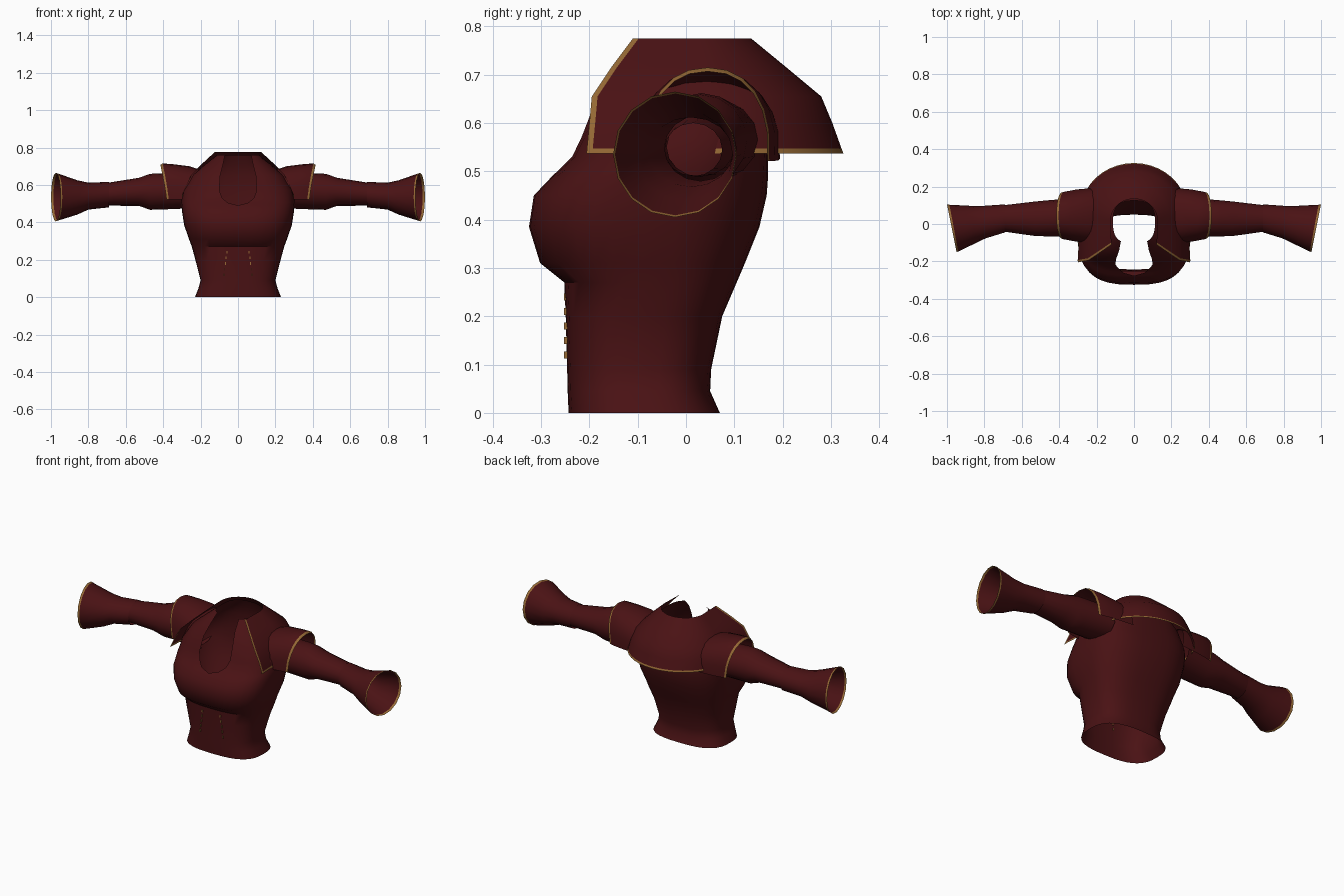
import bpy, bmesh
from math import sin, cos, pi, asin, radians

cube = bpy.data.objects.get("Cube")
if cube:
    bpy.data.objects.remove(cube, do_unlink=True)


def material(name, rgb):
    m = bpy.data.materials.new(name)
    m.use_nodes = True
    m.diffuse_color = (*rgb, 1)
    bsdf = next(n for n in m.node_tree.nodes if n.type == 'BSDF_PRINCIPLED')
    bsdf.inputs["Base Color"].default_value = (*rgb, 1)
    return m


RED = material("dark red cloth", (0.068, 0.006, 0.007))
GOLD = material("gold trim", (0.30, 0.14, 0.035))


def loft(name, rows, closed=False, gold=lambda r, c: False, mirror=False, angle=40):
    """Skin a list of equally long point rows; gold(row, column) picks the trim faces."""
    bm = bmesh.new()
    grid = [[bm.verts.new(p) for p in row] for row in rows]
    n = len(rows[0])
    for r in range(len(rows) - 1):
        for c in range(n if closed else n - 1):
            d = (c + 1) % n
            f = bm.faces.new((grid[r][c], grid[r][d], grid[r + 1][d], grid[r + 1][c]))
            f.material_index = int(gold(r, c))
    bmesh.ops.remove_doubles(bm, verts=bm.verts, dist=0.0005)
    bmesh.ops.recalc_face_normals(bm, faces=bm.faces)
    mesh = bpy.data.meshes.new(name)
    bm.to_mesh(mesh)
    bm.free()
    return finish(name, mesh, mirror, angle)


def finish(name, mesh, mirror, angle):
    mesh.materials.append(RED)
    mesh.materials.append(GOLD)
    ob = bpy.data.objects.new(name, mesh)
    bpy.context.collection.objects.link(ob)
    bpy.ops.object.select_all(action='DESELECT')
    ob.select_set(True)
    bpy.context.view_layer.objects.active = ob
    bpy.ops.object.shade_smooth_by_angle(angle=radians(angle))
    if mirror:
        ob.modifiers.new("Mirror", 'MIRROR')
    return ob


def spow(v, e):
    return (1 if v >= 0 else -1) * abs(v) ** e


# Torso: rings open at the front by the half width of the keyhole neckline
def torso_ring(z, rx, front, back, gap, n=36):
    e = 0.72
    a0 = asin((gap / rx) ** (1 / e))
    mid, ry = (front + back) / 2, (back - front) / 2
    ring = []
    for i in range(n + 1):
        a = a0 + (2 * pi - 2 * a0) * i / n
        ring.append((rx * spow(sin(a), e), mid - ry * spow(cos(a), e), z))
    ring[0] = (gap, ring[0][1], z)
    ring[-1] = (-gap, ring[0][1], z)
    return ring


# height, half width, front y, back y, neckline half width
torso = [
    (0.00, 0.23, -0.243, 0.07, 0), (0.045, 0.212, -0.245, 0.05, 0),
    (0.09, 0.20, -0.246, 0.052, 0), (0.20, 0.228, -0.249, 0.075, 0),
    (0.27, 0.247, -0.252, 0.105, 0), (0.31, 0.262, -0.302, 0.122, 0),
    (0.385, 0.288, -0.325, 0.152, 0), (0.45, 0.298, -0.315, 0.167, 0),
    (0.49, 0.302, -0.277, 0.17, 0), (0.505, 0.303, -0.262, 0.17, 0.055),
    (0.53, 0.302, -0.238, 0.17, 0.085), (0.57, 0.295, -0.22, 0.17, 0.1),
    (0.65, 0.245, -0.19, 0.165, 0.095), (0.71, 0.175, -0.15, 0.15, 0.08),
    (0.76, 0.112, -0.105, 0.125, 0.07)]
loft("torso", [torso_ring(*t) for t in torso])


# Shoulder cape: straight lapel sides joined by a half ellipse round the back
def cape_row(z, edge_x, edge_y, side_x, side_y, back, n=20):
    right = [(edge_x, edge_y, z), (edge_x + 0.001, edge_y + 0.012, z)]
    arc = []
    for i in range(n + 1):
        a = pi * i / n
        arc.append((side_x * cos(a), side_y + (back - side_y) * sin(a), z))
    return right + arc + [(-x, y, w) for x, y, w in reversed(right)]


cape = [cape_row(0.775, 0.12, -0.11, 0.125, 0.02, 0.135),
        cape_row(0.715, 0.185, -0.155, 0.19, 0.03, 0.208),
        cape_row(0.655, 0.245, -0.195, 0.25, 0.04, 0.28),
        cape_row(0.60, 0.275, -0.20, 0.275, 0.05, 0.303),
        cape_row(0.547, 0.298, -0.205, 0.285, 0.06, 0.322),
        cape_row(0.537, 0.30, -0.206, 0.287, 0.06, 0.326)]
columns = len(cape[0]) - 1
last = len(cape) - 2
loft("shoulder_cape", cape,
     gold=lambda r, c: r == last or c in (0, columns - 1))


# Shoulder caps: arched shells, open underneath, with a gold outer rim
def cap_row(x, ry, rz, n=12):
    row = []
    for i in range(n + 1):
        a = -0.1 + (pi + 0.2) * i / n
        row.append((x - 0.03 * (1 - sin(a)), 0.045 + ry * spow(cos(a), 0.9),
                    0.545 + rz * spow(sin(a), 0.85)))
    return row


loft("shoulder_cap", [cap_row(0.20, 0.15, 0.135), cap_row(0.26, 0.148, 0.155),
                      cap_row(0.34, 0.14, 0.165), cap_row(0.403, 0.128, 0.17),
                      cap_row(0.415, 0.124, 0.162)],
     gold=lambda r, c: r == 3, mirror=True)


# Sleeves and flared cuffs: elliptical tubes along x
def tube_ring(x, y, ry, z, rz, lean=0, n=16):
    ring = []
    for i in range(n):
        a = 2 * pi * i / n
        dy = ry * cos(a)
        ring.append((x + lean * dy, y + dy, z + rz * sin(a)))
    return ring


sleeve = [(0.25, 0.04, 0.11, 0.565, 0.09), (0.42, 0.032, 0.098, 0.565, 0.097),
          (0.47, 0.03, 0.096, 0.563, 0.096), (0.53, 0.028, 0.092, 0.563, 0.075),
          (0.70, 0.03, 0.07, 0.55, 0.061), (0.80, 0.015, 0.06, 0.545, 0.055)]
loft("sleeve", [tube_ring(*s) for s in sleeve], closed=True, mirror=True)

cuff = [(0.69, 0.03, 0.075, 0.548, 0.068, 0), (0.80, 0.01, 0.087, 0.54, 0.072, 0.07),
        (0.86, -0.003, 0.1, 0.533, 0.092, 0.12), (0.963, -0.022, 0.125, 0.535, 0.126, 0.19),
        (0.974, -0.023, 0.128, 0.535, 0.130, 0.2)]
loft("cuff", [tube_ring(*c) for c in cuff], closed=True,
     gold=lambda r, c: r == 3, mirror=True)

# Front stitching: short gold dashes either side of the waist
bm = bmesh.new()
for i in range(5):
    z = 0.12 + 0.03 * i
    made = bmesh.ops.create_cube(bm, size=1)["verts"]
    bmesh.ops.scale(bm, vec=(0.005, 0.008, 0.014), verts=made)
    bmesh.ops.translate(bm, vec=(0.075 - 0.02 * i / 5, -0.249, z), verts=made)
for f in bm.faces:
    f.material_index = 1
stitch = bpy.data.meshes.new("front_stitching")
bm.to_mesh(stitch)
bm.free()
finish("front_stitching", stitch, True, 30)
